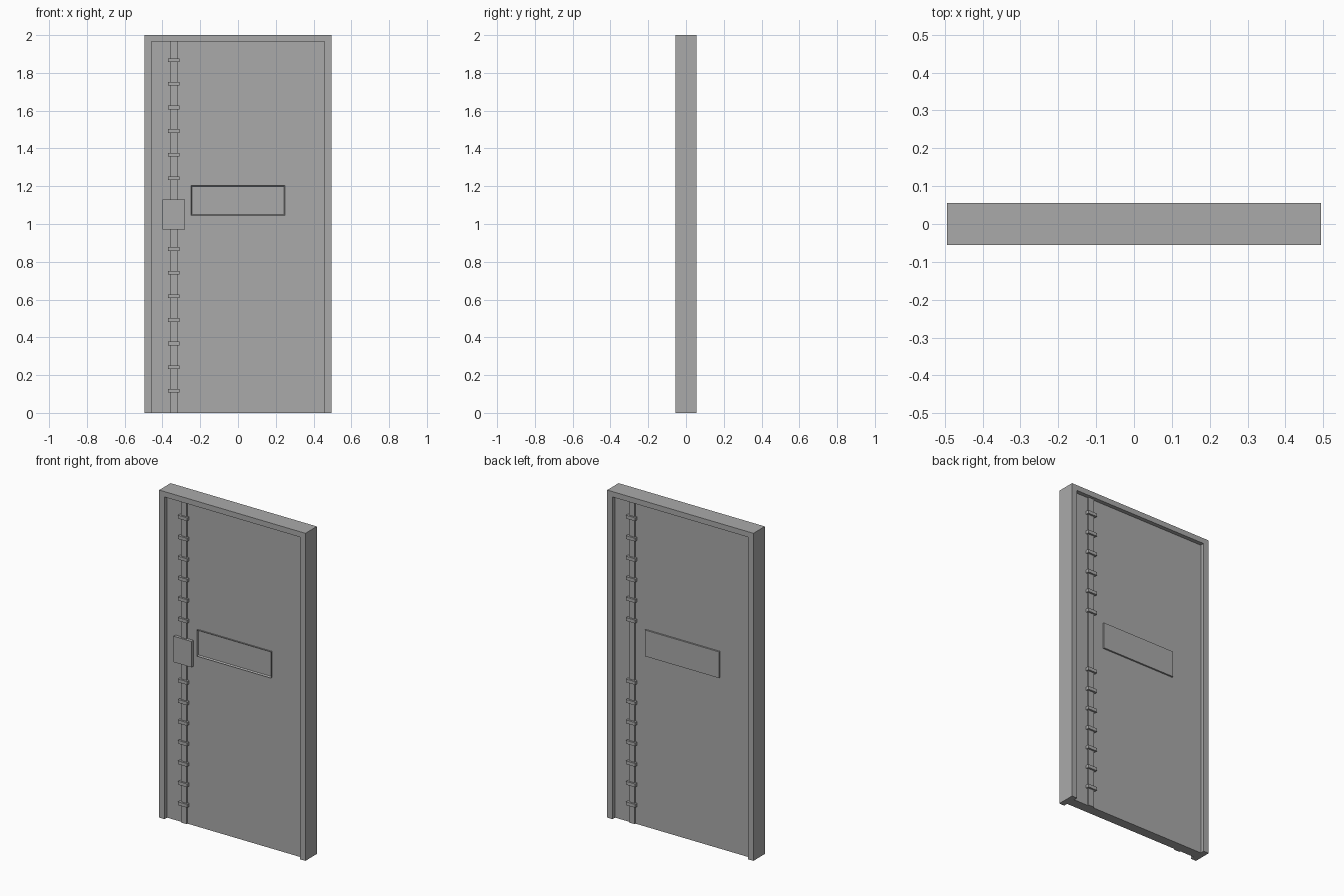
import bpy
import bmesh

cube = bpy.data.objects.get("Cube")
if cube:
    bpy.data.objects.remove(cube, do_unlink=True)

grey = bpy.data.materials.new("grey_metal")
grey.use_nodes = True
colour = (0.4, 0.4, 0.4, 1)
grey.diffuse_color = colour
grey.node_tree.nodes["Principled BSDF"].inputs["Base Color"].default_value = colour

HALF_W, HEIGHT, HALF_D = 0.494, 2.0, 0.055
OPEN_W, OPEN_H = 0.458, 1.967
DOOR_Y = 0.03        # half thickness of the leaf
STRIP_X = 0.34


def finish(name, bm):
    bmesh.ops.recalc_face_normals(bm, faces=bm.faces)
    mesh = bpy.data.meshes.new(name)
    bm.to_mesh(mesh)
    bm.free()
    mesh.materials.append(grey)
    obj = bpy.data.objects.new(name, mesh)
    bpy.context.collection.objects.link(obj)
    return obj


def box(name, x, y, z):
    """Box from (low, high) pairs on each axis."""
    bm = bmesh.new()
    bmesh.ops.create_cube(bm, size=1)
    for v in bm.verts:
        v.co = [r[0] if c < 0 else r[1] for c, r in zip(v.co, (x, y, z))]
    return finish(name, bm)


def out(side, near, far):
    """Depth range on the front (-1) or the back (1)."""
    return tuple(sorted((side * near, side * far)))


# Frame: an upside-down U extruded through the wall depth
bm = bmesh.new()
outline = [(-HALF_W, 0), (-HALF_W, HEIGHT), (HALF_W, HEIGHT), (HALF_W, 0),
           (OPEN_W, 0), (OPEN_W, OPEN_H), (-OPEN_W, OPEN_H), (-OPEN_W, 0)]
face = bm.faces.new([bm.verts.new((x, -HALF_D, z)) for x, z in outline])
moved = bmesh.ops.extrude_face_region(bm, geom=[face])["geom"]
bmesh.ops.translate(bm, vec=(0, 2 * HALF_D, 0),
                    verts=[v for v in moved if isinstance(v, bmesh.types.BMVert)])
finish("door_frame", bm)

# Door leaf
box("door_leaf", (-OPEN_W, OPEN_W), (-DOOR_Y, DOOR_Y), (0, OPEN_H))

# Locking bar with clips on each face, half a turn apart
for side, label in ((-1, "front"), (1, "back")):
    cx = side * STRIP_X
    box(label + "_locking_bar", (cx - 0.02, cx + 0.02),
        out(side, DOOR_Y, 0.038), (0, OPEN_H))
    for i in range(15):
        if i in (7, 8):      # gap for the lock plate
            continue
        z = 0.117 + i * 0.125
        box(f"{label}_clip_{i + 1}", (cx - 0.031, cx + 0.031),
            out(side, DOOR_Y, 0.049), (z - 0.01, z + 0.01))

# Lock plate
box("lock_plate", (-0.40, -0.28), (-0.049, -DOOR_Y), (0.972, 1.13))

# Raised back panel
box("back_panel", (-0.25, 0.25), (DOOR_Y, 0.04), (1.045, 1.205))

# Front panel with an inset tray
panel = box("front_panel", (-0.25, 0.25), (-0.04, -DOOR_Y), (1.045, 1.205))
bm = bmesh.new()
bm.from_mesh(panel.data)
front = min(bm.faces, key=lambda f: f.calc_center_median().y)
bmesh.ops.inset_region(bm, faces=[front], thickness=0.008)
bmesh.ops.translate(bm, verts=front.verts, vec=(0, 0.009, 0))
bm.to_mesh(panel.data)
bm.free()
